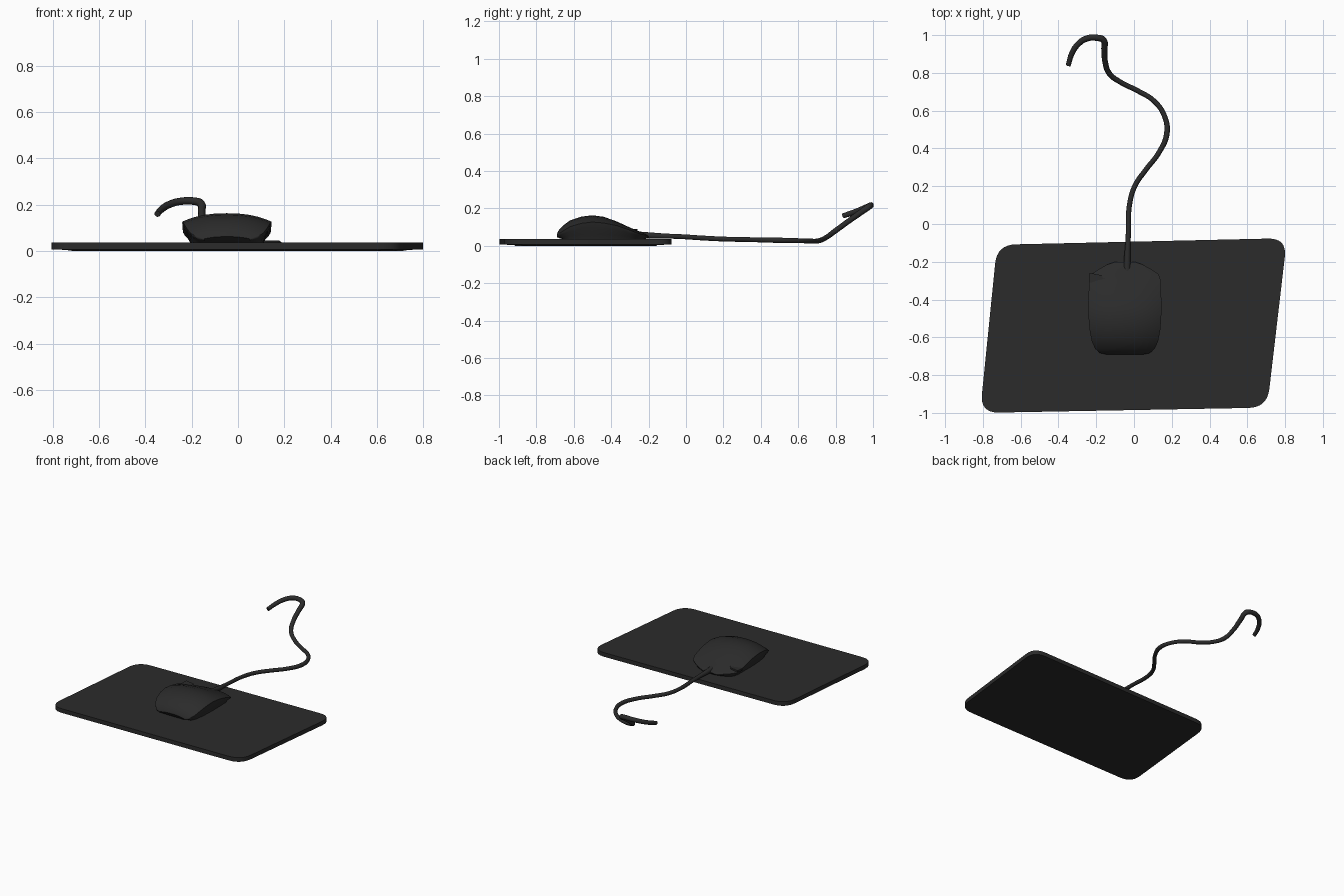
import bpy, bmesh, math
from mathutils import Vector

if "Cube" in bpy.data.objects:
    bpy.data.objects.remove(bpy.data.objects["Cube"])


def material(name, v):
    m = bpy.data.materials.new(name)
    m.diffuse_color = (v, v, v, 1)
    m.use_nodes = True
    m.node_tree.nodes["Principled BSDF"].inputs["Base Color"].default_value = m.diffuse_color
    return m


black = material("matte black", 0.024)


def finish(name, bm, angle=35):
    bmesh.ops.recalc_face_normals(bm, faces=bm.faces)
    me = bpy.data.meshes.new(name)
    bm.to_mesh(me)
    bm.free()
    ob = bpy.data.objects.new(name, me)
    bpy.context.collection.objects.link(ob)
    me.materials.append(black)
    bpy.ops.object.select_all(action='DESELECT')
    ob.select_set(True)
    bpy.context.view_layer.objects.active = ob
    bpy.ops.object.shade_smooth_by_angle(angle=math.radians(angle))
    return ob


# mouse pad: skewed sheet with rounded corners
corners = [Vector(c) for c in ((-0.815, -1.0), (0.705, -0.972), (0.81, -0.075), (-0.725, -0.11))]
outline = []
for i, c in enumerate(corners):
    a = c + (corners[i - 1] - c).normalized() * 0.1
    b = c + (corners[(i + 1) % 4] - c).normalized() * 0.1
    for k in range(9):
        t = k / 8
        outline.append(a * (1 - t) ** 2 + c * 2 * t * (1 - t) + b * t * t)
bm = bmesh.new()
bottom = bm.faces.new([bm.verts.new((p.x, p.y, 0.007)) for p in outline])
top = bmesh.ops.extrude_face_region(bm, geom=[bottom])["geom"]
for v in top:
    if isinstance(v, bmesh.types.BMVert):
        v.co.z = 0.037
bm.faces.ensure_lookup_table()
low = min(bm.faces, key=lambda f: f.calc_center_median().z)
bmesh.ops.inset_region(bm, faces=[low], thickness=0.2)
for v in low.verts:
    v.co.z = 0.0
finish("mouse_pad", bm)

# mouse: lofted shell (y, half width, crown height, rim height)
sections = [(-0.69, 0.10, 0.062, 0.052), (-0.683, 0.132, 0.08, 0.062), (-0.66, 0.158, 0.106, 0.078),
            (-0.62, 0.176, 0.136, 0.102), (-0.56, 0.187, 0.156, 0.120), (-0.50, 0.192, 0.163, 0.127),
            (-0.44, 0.193, 0.155, 0.122), (-0.37, 0.192, 0.130, 0.108), (-0.30, 0.190, 0.098, 0.084),
            (-0.265, 0.178, 0.083, 0.070), (-0.24, 0.14, 0.073, 0.062), (-0.215, 0.095, 0.062, 0.056),
            (-0.20, 0.05, 0.053, 0.049)]
bm = bmesh.new()
rings = []
for y, w, crown, rim in sections:
    base_y = max(-0.655, min(-0.225, y))
    side = [(0.82, 0.034, base_y), (0.87, 0.034 + (rim - 0.034) * 0.3, (y + base_y) / 2),
            (0.955, 0.034 + (rim - 0.034) * 0.65, y), (0.99, rim - 0.006, y)]
    pts = [(-s * w, z, yy) for s, z, yy in side]
    for k in range(13):
        a = math.pi * (1 - k / 12)
        c = math.cos(a)
        pts.append((c * w, rim + (crown - rim) * (1 - abs(c) ** 2.4), y))
    pts += [(s * w, z, yy) for s, z, yy in reversed(side)]
    rings.append([bm.verts.new((x - 0.048, yy, z)) for x, z, yy in pts])
n = len(rings[0])
for r, s in zip(rings, rings[1:]):
    for i in range(n):
        j = (i + 1) % n
        bm.faces.new((r[i], r[j], s[j], s[i]))
bm.faces.new(rings[0])
bm.faces.new(rings[-1])
finish("mouse_body", bm, 45)

# raised corner lip of the left button
bm = bmesh.new()
lip = [(-0.238, -0.31), (-0.236, -0.258), (-0.17, -0.272), (-0.165, -0.288), (-0.09, -0.291), (-0.09, -0.31)]
f = bm.faces.new([bm.verts.new((x, y, 0.078)) for x, y in lip])
for v in bmesh.ops.extrude_face_region(bm, geom=[f])["geom"]:
    if isinstance(v, bmesh.types.BMVert):
        v.co.z = 0.09
finish("left_button_lip", bm)


# cable and strain relief: swept round curves
def tube(name, pts, radius):
    cu = bpy.data.curves.new(name, 'CURVE')
    cu.dimensions = '3D'
    cu.bevel_depth = radius
    cu.bevel_resolution = 3
    cu.resolution_u = 8
    cu.use_fill_caps = True
    sp = cu.splines.new('BEZIER')
    sp.bezier_points.add(len(pts) - 1)
    for bp, (x, y, z, r) in zip(sp.bezier_points, pts):
        bp.co = (x, y, z)
        bp.radius = r
        bp.handle_left_type = bp.handle_right_type = 'AUTO'
    ob = bpy.data.objects.new(name, cu)
    bpy.context.collection.objects.link(ob)
    cu.materials.append(black)


tube("cable", [(-0.036, -0.25, 0.054, 1.1), (-0.03, -0.05, 0.05, 1), (-0.024, 0.1, 0.041, 1),
               (0.004, 0.2, 0.036, 1), (0.065, 0.29, 0.034, 1), (0.13, 0.375, 0.032, 1),
               (0.174, 0.48, 0.03, 1.1), (0.16, 0.575, 0.028, 1), (0.105, 0.652, 0.026, 1),
               (0.02, 0.705, 0.026, 1), (-0.07, 0.75, 0.045, 1), (-0.13, 0.796, 0.078, 1.1),
               (-0.153, 0.86, 0.125, 1.1), (-0.157, 0.92, 0.168, 1.2), (-0.163, 0.975, 0.207, 1.3),
               (-0.19, 0.985, 0.215, 1.25), (-0.25, 0.982, 0.214, 1.2), (-0.298, 0.95, 0.2, 1.15),
               (-0.33, 0.9, 0.18, 1.1), (-0.348, 0.84, 0.16, 1.0)], 0.0135)
tube("strain_relief", [(-0.037, -0.28, 0.06, 1.1), (-0.036, -0.2, 0.055, 1), (-0.032, -0.1, 0.052, 0.75)], 0.018)
